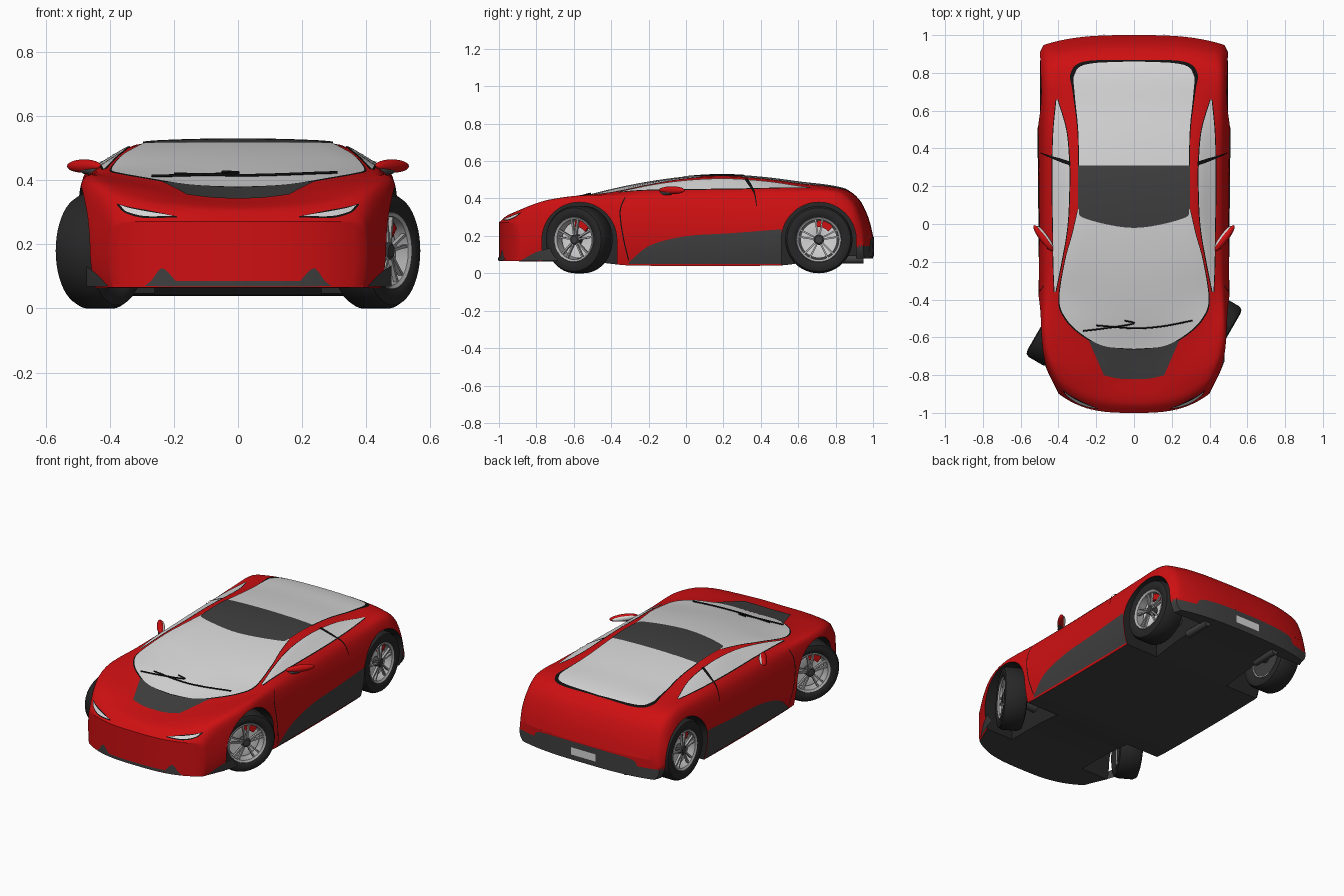
import bpy, bmesh, math
from mathutils import Vector, Matrix
from mathutils.bvhtree import BVHTree

if "Cube" in bpy.data.objects:
    bpy.data.objects.remove(bpy.data.objects["Cube"])


def material(name, r, g, b):
    m = bpy.data.materials.new(name)
    m.use_nodes = True
    m.diffuse_color = (r, g, b, 1)
    m.node_tree.nodes["Principled BSDF"].inputs["Base Color"].default_value = (r, g, b, 1)
    return m


RED = material("red paint", .62, .005, .006)
DARK = material("dark grey trim", .05, .05, .05)
RUBBER = material("tyre black", .02, .02, .02)
BLACK = material("black seal", .005, .005, .005)
GLASS = material("pale glass", .68, .68, .68)
SILVER = material("silver metal", .42, .42, .42)


def finish(name, bm, *mats, smooth=True):
    me = bpy.data.meshes.new(name)
    bm.to_mesh(me)
    bm.free()
    for m in mats:
        me.materials.append(m)
    ob = bpy.data.objects.new(name, me)
    bpy.context.collection.objects.link(ob)
    if smooth:
        bpy.ops.object.select_all(action='DESELECT')
        ob.select_set(True)
        bpy.context.view_layer.objects.active = ob
        bpy.ops.object.shade_smooth_by_angle(angle=math.radians(35))
    return ob


def hermite(a, b, ta, tb, u):
    return (a * (1 + 2*u) * (1-u)**2 + ta * u * (1-u)**2
            + b * u*u * (3 - 2*u) - tb * u*u * (1-u))


def value(curve, t):
    """Smooth value at t of a curve given as (t, value) pairs."""
    n = len(curve)
    i = max(0, min(n - 2, sum(c[0] <= t for c in curve) - 1))

    def slope(k):
        lo, hi = curve[max(k - 1, 0)], curve[min(k + 1, n - 1)]
        return (hi[1] - lo[1]) / (hi[0] - lo[0])
    (ta, a), (tb, b) = curve[i], curve[i + 1]
    h = tb - ta
    return hermite(a, b, slope(i) * h, slope(i + 1) * h, (t - ta) / h)


def resample(pts, n):
    xs, ys = ([(i, p[k]) for i, p in enumerate(pts)] for k in (0, 1))
    return [(value(xs, t), value(ys, t)) for t in ((len(pts) - 1) * i / n for i in range(n + 1))]


# Body profiles along the length: half widths and heights
sill_w = [(-1, .39), (-.8, .47), (-.5, .48), (.6, .48), (.9, .48), (1, .45)]
sill_z = [(-1, .065), (-.5, .06), (-.3, .042), (.5, .042), (.65, .06), (.9, .078), (1, .08)]
side_w = [(-1, .40), (-.9, .46), (-.8, .49), (-.6, .505), (0, .503), (.7, .51), (.93, .51), (1, .48)]
side_z = [(-1, .17), (-.8, .22), (.8, .23), (.95, .2), (1, .13)]
belt_w = [(-1, .39), (-.8, .465), (-.6, .485), (-.3, .475), (.3, .47), (.8, .475), (.95, .46), (1, .46)]
belt_z = [(-1, .27), (-.95, .335), (-.9, .372), (-.8, .402), (-.6, .42), (-.3, .415), (.2, .425),
          (.6, .44), (.83, .438), (.93, .375), (.98, .275), (1, .2)]
roof_w = [(-1, .25), (-.8, .28), (-.65, .33), (-.5, .39), (-.4, .40), (-.2, .37), (0, .335),
          (.2, .325), (.4, .325), (.6, .335), (.8, .345), (1, .33)]
roof_z = [(-1, .272), (-.95, .32), (-.9, .342), (-.8, .372), (-.6, .405), (-.4, .43), (-.2, .475),
          (0, .505), (.2, .515), (.4, .503), (.6, .477), (.85, .445), (.93, .385), (.98, .28), (1, .2)]
mid_z = [(-1, .272), (-.95, .312), (-.82, .34), (-.66, .376), (-.5, .422), (-.25, .478), (0, .514),
         (.2, .525), (.4, .513), (.6, .488), (.85, .45), (.93, .39), (.98, .285), (1, .2)]


def place(x, t, z):
    """Bow the cross-sections so nose and tail are rounded in plan."""
    bow = .2 * max(0, -.5 - t) / .5 - .06 * max(0, t - .6) / .4
    return (x, t + bow * abs(x / .5) ** 3, z)


def section(t):
    b = Vector((value(sill_w, t), value(sill_z, t)))
    m = Vector((value(side_w, t), value(side_z, t)))
    s = Vector((value(belt_w, t), value(belt_z, t)))
    r = Vector((value(roof_w, t), value(roof_z, t)))
    c = value(mid_z, t)
    pts = [b*(1-u)*(1-2*u) + m*4*u*(1-u) + s*u*(2*u-1) for u in (i / 16 for i in range(16))]
    pts += [s.lerp(r, i / 8) for i in range(8)]
    pts += [Vector((r.x * (1-u), c + (r.y - c) * (1-u)**2)) for u in (i / 10 for i in range(11))]
    for _ in range(3):
        pts[1:-1] = [(p + 2*q + w) / 4 for p, q, w in zip(pts, pts[1:], pts[2:])]
    return pts


def add_grid(bm, rows):
    vs = [[bm.verts.new(p) for p in row] for row in rows]
    for a, b in zip(vs, vs[1:]):
        for i in range(len(a) - 1):
            bm.faces.new((a[i], a[i+1], b[i+1], b[i]))


# Body shell: two sides, floor and bowed end caps
stations = [-math.cos(math.pi * i / 110) * .35 + (2*i/110 - 1) * .65 for i in range(111)]
sections = [(t, section(t)) for t in stations]
cols = [i / 12 - 1 for i in range(25)]
bm = bmesh.new()
for s in (1, -1):
    add_grid(bm, [[place(s * p.x, t, p.y) for p in pts] for t, pts in sections])
add_grid(bm, [[place(c * pts[0].x, t, pts[0].y) for c in cols] for t, pts in sections])
for t, pts in (sections[0], sections[-1]):
    add_grid(bm, [[place(c * p.x, t, p.y) for c in cols] for p in pts])
bmesh.ops.remove_doubles(bm, verts=bm.verts, dist=1e-4)
bmesh.ops.recalc_face_normals(bm, faces=bm.faces)
bm.normal_update()
for f in bm.faces:
    c = f.calc_center_median()
    if (f.normal.z < -.5 and c.z < .12) or (c.y > .86 and c.z < .145):
        f.material_index = 1
bvh = BVHTree.FromBMesh(bm)
body = finish("body_shell", bm, RED, DARK, RUBBER, smooth=False)

# Wheel wells cut out of the shell
for s in (1, -1):
    for y in (-.57, .71):
        bm = bmesh.new()
        arc = [(.2 * math.cos(a), .18 + .2 * math.sin(a)) for a in (math.pi * i / 32 for i in range(33))]
        outline = [(.2, -.1)] + arc + [(-.2, -.1)]
        face = bm.faces.new([bm.verts.new((s * .26, y + p, z)) for p, z in outline])
        new = bmesh.ops.extrude_face_region(bm, geom=[face])["geom"]
        bmesh.ops.translate(bm, vec=(s * .5, 0, 0), verts=[v for v in new if isinstance(v, bmesh.types.BMVert)])
        bmesh.ops.recalc_face_normals(bm, faces=bm.faces)
        cutter = finish("well_cutter", bm, RUBBER, smooth=False)
        cutter.hide_render = True
        mod = body.modifiers.new("well", 'BOOLEAN')
        mod.object, mod.operation, mod.solver = cutter, 'DIFFERENCE', 'EXACT'
        mod.material_mode = 'TRANSFER'
        bpy.context.view_layer.objects.active = body
        bpy.ops.object.modifier_apply(modifier=mod.name)
        bpy.data.objects.remove(cutter)
bpy.ops.object.select_all(action='DESELECT')
body.select_set(True)
bpy.context.view_layer.objects.active = body
bpy.ops.object.shade_smooth_by_angle(angle=math.radians(35))


def project(p, axis, sign, off):
    """Drop a 2D point onto the shell along an axis."""
    co, d = list(p), [0, 0, 0]
    co.insert(axis, 2 * sign)
    d[axis] = -sign
    hit = bvh.ray_cast(Vector(co), Vector(d))
    if hit[0] is None:
        co[axis] = .6 * sign
        hit = bvh.find_nearest(Vector(co))
    return hit[0] + hit[1] * off


def patch(name, mat, a, b, axis, sign=1, off=.004, n=28, m=20):
    """Thin panel on the shell between two outline curves."""
    bm = bmesh.new()
    rows = zip(resample(a, n), resample(b, n))
    add_grid(bm, [[project(Vector(p).lerp(Vector(q), j / m), axis, sign, off) for j in range(m + 1)]
                  for p, q in rows])
    bmesh.ops.remove_doubles(bm, verts=bm.verts, dist=1e-5)
    bm.normal_update()
    if sum(f.normal[axis] * f.calc_area() for f in bm.faces) * sign < 0:
        bmesh.ops.reverse_faces(bm, faces=bm.faces)
    finish(name, bm, mat)


def flip(pts, s=-1):
    return [(s * x, y) for x, y in pts]


def pair(name, mat, a, b, axis, sign=1, **kw):
    for s, side in ((1, "left_"), (-1, "right_")):
        if axis == 0:
            patch(side + name, mat, a, b, 0, s, **kw)
        else:
            patch(side + name, mat, flip(a, s), flip(b, s), axis, sign, **kw)


# Glass, roof panel and cowl
screen = [(0, -.66), (.16, -.645), (.28, -.58), (.36, -.5), (.395, -.4), (.365, -.2), (.325, -.05), (.295, .08)]
rear = [(.29, .3), (.295, .5), (.315, .7), (.315, .79), (.25, .845), (0, .86)]
rear_seal = [(.295, .3), (.30, .5), (.325, .7), (.335, .8), (.26, .86), (0, .868)]
patch("windscreen_seal", BLACK, [(x * 1.015, y - .006) for x, y in screen],
      flip([(x * 1.015, y - .006) for x, y in screen]), 2, off=.002, n=40)
patch("windscreen", GLASS, screen, flip(screen), 2, n=40)
patch("rear_glass_seal", BLACK, rear_seal, flip(rear_seal), 2, off=.002)
patch("rear_glass", GLASS, rear, flip(rear), 2)
patch("roof_panel", DARK, [(-.295, .085), (-.26, .03), (0, -.02), (.26, .03), (.295, .085)],
      [(-.295, .31), (-.15, .31), (0, .31), (.15, .31), (.295, .31)], 2, off=.006)
patch("cowl_panel", DARK, [(-.16, -.8), (-.08, -.818), (0, -.82), (.08, -.818), (.16, -.8)],
      [(-.24, -.615), (-.12, -.652), (0, -.664), (.12, -.652), (.24, -.615)], 2, off=.003)
inner = [(.415, -.36), (.382, -.2), (.352, -.02), (.342, .15), (.342, .33), (.358, .5), (.405, .66)]
outer = [(.42, -.36), (.425, -.2), (.427, -.02), (.43, .15), (.43, .33), (.425, .5), (.41, .66)]
pair("side_window_seal", BLACK, [(x - .004, y) for x, y in inner], [(x + .005, y) for x, y in outer], 2, off=.002)
pair("side_window", GLASS, inner, outer, 2)
pair("door_pillar", BLACK, [(.335, .31), (.38, .325), (.44, .35), (.49, .375)],
     [(.335, .33), (.38, .345), (.44, .362), (.49, .379)], 2, off=.006, m=4)

# Door seams, sills, bumpers, lamps and number plate
seam = [(-.33, .405), (-.355, .33), (-.34, .2), (-.31, .07)]
pair("door_seam", BLACK, seam, [(y + .006, z) for y, z in seam], 0, off=.002, m=2)
pair("sill_panel", DARK, [(-.31, .05), (-.2, .05), (0, .05), (.25, .05), (.51, .05)],
     [(-.3, .065), (-.19, .15), (.0, .198), (.25, .215), (.51, .235)], 0)
patch("front_lip", DARK, [(-.25, .068), (0, .068), (.25, .068)], [(-.25, .085), (0, .085), (.25, .085)], 1, -1)
pair("front_vane", DARK, [(.17, .07), (.225, .07), (.29, .07)], [(.19, .082), (.235, .125), (.27, .085)], 1, -1)
pair("front_corner", DARK, [(.40, .07), (.44, .07), (.475, .07)], [(.405, .075), (.44, .11), (.475, .135)], 1, -1)
pair("headlamp_rim", BLACK, [(.19, .283), (.29, .281), (.35, .297), (.375, .32)],
     [(.19, .286), (.28, .305), (.34, .316), (.377, .326)], 1, -1, off=.002)
pair("headlamp", GLASS, [(.205, .286), (.29, .286), (.345, .300), (.365, .318)],
     [(.205, .288), (.28, .300), (.335, .311), (.367, .321)], 1, -1)
patch("rear_diffuser", DARK, [(-.36, .09), (-.2, .09), (.2, .09), (.36, .09)],
      [(-.36, .145), (-.27, .19), (.27, .19), (.36, .145)], 1)
patch("number_plate", GLASS, [(-.085, .115), (.085, .115)], [(-.085, .16), (.085, .16)], 1, off=.008)


def tube(name, mat, pts, radius):
    cu = bpy.data.curves.new(name, 'CURVE')
    cu.dimensions, cu.bevel_depth, cu.use_fill_caps = '3D', radius, True
    sp = cu.splines.new('POLY')
    sp.points.add(len(pts) - 1)
    for p, co in zip(sp.points, pts):
        p.co = (*co, 1)
    cu.materials.append(mat)
    bpy.context.collection.objects.link(bpy.data.objects.new(name, cu))


# Wipers, axles and exhaust tips
for i, path in enumerate(([(-.27, -.565), (-.15, -.55), (0, -.525), (-.05, -.51)],
                          [(-.2, -.535), (0, -.55), (.15, -.54), (.31, -.51)])):
    tube(f"wiper_{i}", BLACK, [project(p, 2, 1, .008) for p in resample(path, 12)], .004)
for y in (-.57, .71):
    tube("axle", DARK, [(-.42, y, .18), (.42, y, .18)], .025)
for s in (1, -1):
    tube("exhaust_tip", DARK, [(s * .25, .78, .075), (s * .25, .95, .075)], .022)


def lathe(name, mat, profile):
    bm = bmesh.new()
    vs = [bm.verts.new((x, 0, r)) for x, r in profile]
    es = [bm.edges.new(e) for e in zip(vs, vs[1:])]
    bmesh.ops.spin(bm, geom=vs + es, axis=(1, 0, 0), cent=(0, 0, 0), steps=48, angle=math.tau)
    bmesh.ops.remove_doubles(bm, verts=bm.verts, dist=1e-5)
    bmesh.ops.recalc_face_normals(bm, faces=bm.faces)
    return finish(name, bm, mat)


def boxes(name, mat, specs):
    """Boxes placed by (turn about the axle, position, size, lean)."""
    bm = bmesh.new()
    for turn, pos, size, lean in specs:
        bmesh.ops.create_cube(bm, size=1, matrix=Matrix.Rotation(turn, 4, 'X') @ Matrix.Translation(pos)
                              @ Matrix.Rotation(lean, 4, 'X') @ Matrix.Diagonal((*size, 1)))
    return finish(name, bm, mat)


# One wheel, facing +x, then placed four times with the front pair steered
parts = [
    lathe("tyre", RUBBER, [(-.05, .115), (-.064, .13), (-.068, .15), (-.062, .17), (-.045, .18), (.045, .18),
                           (.062, .17), (.068, .15), (.064, .13), (.055, .115)]),
    lathe("rim", SILVER, [(.055, .122), (.062, .118), (.055, .107), (-.05, .107), (-.05, .117)]),
    lathe("brake_disc", GLASS, [(0, 0), (.015, .03), (.015, .098), (.005, .098), (.005, .03)]),
    lathe("wheel_back", DARK, [(-.042, 0), (-.042, .108)]),
    lathe("hub", DARK, [(.01, .028), (.05, .028), (.056, .02), (.056, 0)]),
    boxes("spokes", SILVER, [(math.tau * i / 5, (.045, e * .012, .066), (.014, .009, .088), -e * .16)
                             for i in range(5) for e in (1, -1)]),
    boxes("brake_caliper", RED, [(-.7 + .22 * i, (.012, 0, .085), (.04, .024, .036), 0) for i in range(4)]),
]
for label, y, steer in (("front", -.57, -30), ("rear", .71, 0)):
    for s, side in ((1, "left"), (-1, "right")):
        angle = math.radians(steer + (0 if s > 0 else 180))
        for part in parts:
            ob = bpy.data.objects.new(f"{label}_{side}_{part.name}", part.data)
            ob.matrix_world = Matrix.Translation((s * .43, y, .18)) @ Matrix.Rotation(angle, 4, 'Z')
            bpy.context.collection.objects.link(ob)
for part in parts:
    bpy.data.objects.remove(part)

# Door mirrors: housing, glass and foot
for s, side in ((1, "left"), (-1, "right")):
    turn = Matrix.Rotation(s * math.radians(53), 4, 'Z')
    for name, mat, pos, size in (("mirror_housing", RED, (.48, -.075, .444), (.085, .02, .021)),
                                 ("mirror_glass", GLASS, (.472, -.067, .444), (.072, .014, .015))):
        bm = bmesh.new()
        bmesh.ops.create_uvsphere(bm, u_segments=24, v_segments=12, radius=1,
                                  matrix=Matrix.Translation((s * pos[0], *pos[1:])) @ turn
                                  @ Matrix.Diagonal((*size, 1)))
        finish(f"{side}_{name}", bm, mat)
    tube(f"{side}_mirror_foot", DARK, [(s * .41, -.15, .425), (s * .45, -.12, .428), (s * .48, -.08, .433)], .013)
